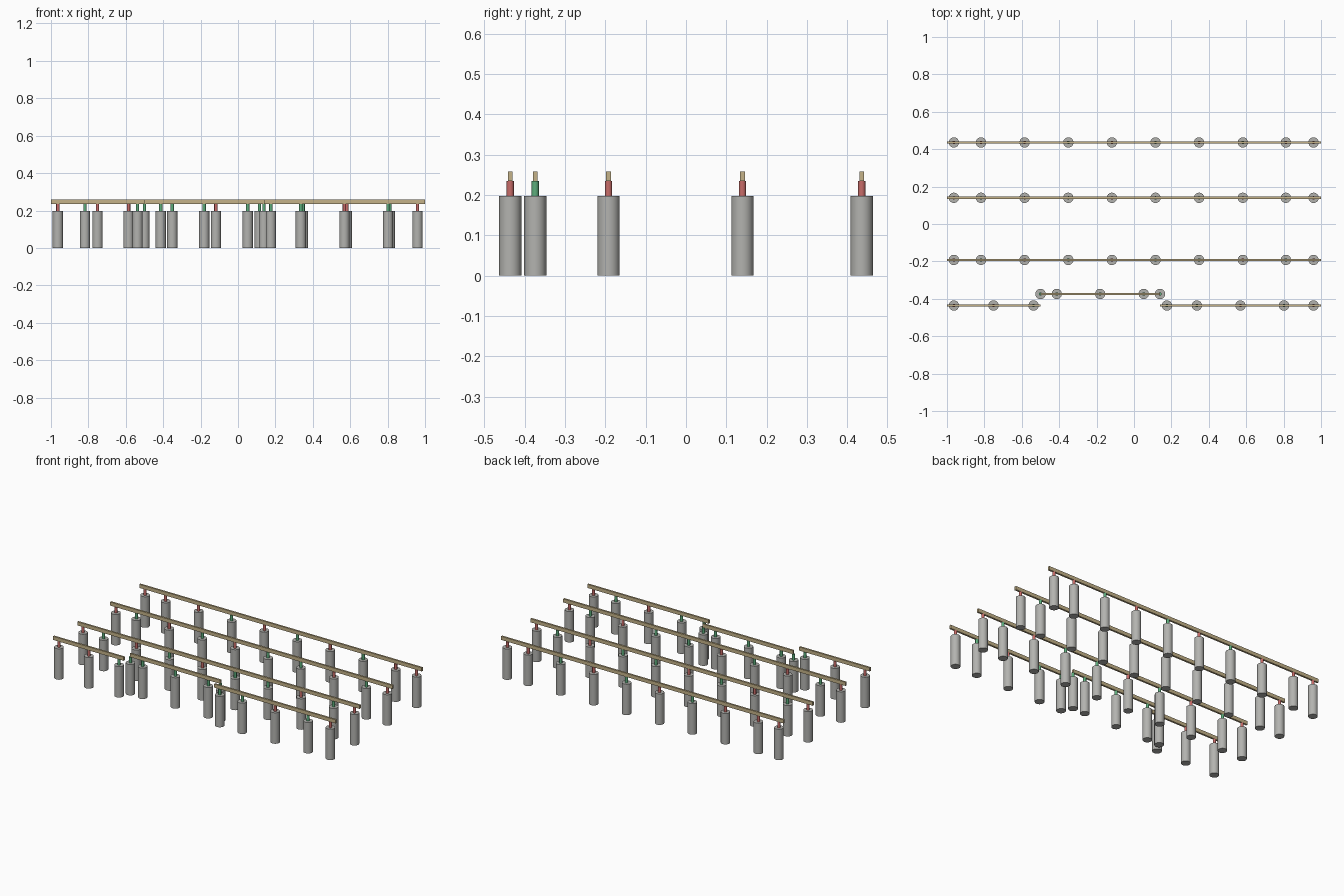
import bpy, math

if "Cube" in bpy.data.objects:
    bpy.data.objects.remove(bpy.data.objects["Cube"])


def material(name, rgb):
    m = bpy.data.materials.new(name)
    m.diffuse_color = (*rgb, 1)
    m.use_nodes = True
    m.node_tree.nodes["Principled BSDF"].inputs["Base Color"].default_value = m.diffuse_color
    return m


GREY = material("concrete grey", (0.45, 0.45, 0.43))
TAN = material("timber tan", (0.56, 0.45, 0.25))
HEADS = {"R": material("post red", (0.58, 0.15, 0.14)),
         "G": material("post green", (0.11, 0.42, 0.20))}

PILE_TOP, POST_TOP, BEAM_TOP = 0.198, 0.235, 0.258


def cylinder(name, x, y, z0, z1, radius, sides, mat):
    bpy.ops.mesh.primitive_cylinder_add(vertices=sides, radius=radius, depth=z1 - z0,
                                        location=(x, y, (z0 + z1) / 2))
    ob = bpy.context.object
    ob.name = name
    ob.data.materials.append(mat)
    bpy.ops.object.shade_smooth_by_angle(angle=math.radians(35))


def beam(x0, x1, y):
    bpy.ops.mesh.primitive_cube_add(size=1, location=((x0 + x1) / 2, y, (POST_TOP + BEAM_TOP) / 2))
    ob = bpy.context.object
    ob.name = "beam"
    ob.scale = (x1 - x0, 0.012, BEAM_TOP - POST_TOP)
    bpy.ops.object.transform_apply(location=False, rotation=False, scale=True)
    ob.data.materials.append(TAN)


def row(y, x0, x1, xs, colours):
    # one beam carried by a line of piles with coloured posts
    beam(x0, x1, y)
    for x, c in zip(xs, colours):
        cylinder("pile", x, y, 0, PILE_TOP, 0.0275, 32, GREY)
        cylinder("post", x, y, PILE_TOP, POST_TOP, 0.009, 16, HEADS[c])


# full-length rows
LONG = (-0.963, -0.818, -0.585, -0.351, -0.118, 0.115, 0.348, 0.582, 0.812, 0.96)
row(0.436, -1, 1, LONG, "RRRGRGRGRR")
row(0.14, -1, 1, LONG, "RGRGRGGRGR")
row(-0.192, -1, 1, LONG, "RGRGRGGRGR")

# broken front row with a set-back middle section
row(-0.436, -1, -0.5, (-0.963, -0.751, -0.537), "RRG")
row(-0.374, -0.5, 0.14, (-0.5, -0.413, -0.181, 0.052, 0.139), "GGGGG")
row(-0.436, 0.14, 1, (0.176, 0.336, 0.569, 0.802, 0.96), "GGRGR")
